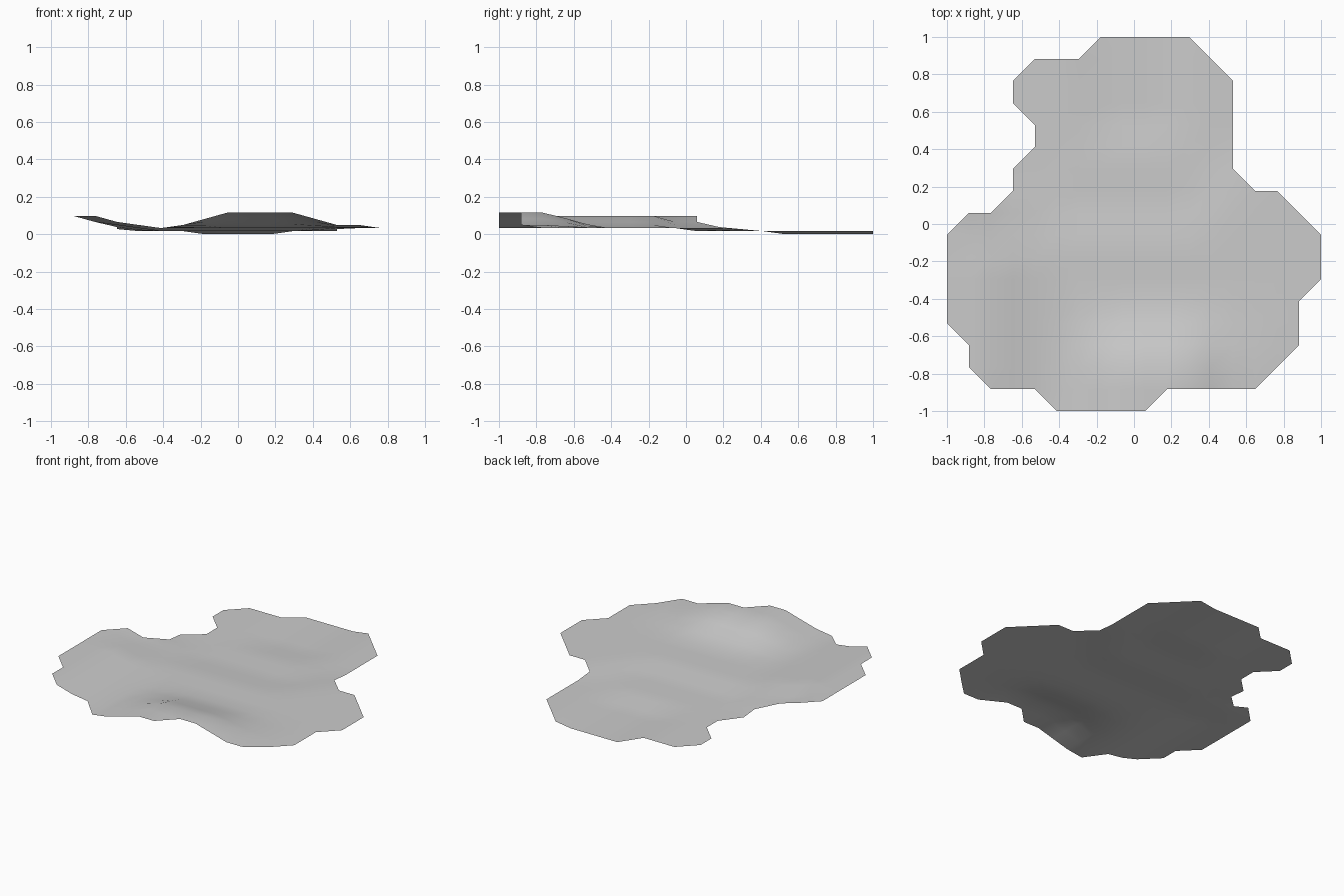
import bpy
import bmesh

if "Cube" in bpy.data.objects:
    bpy.data.objects.remove(bpy.data.objects["Cube"])

N = 17                # grid cells per side
CELL = 2 / N
STEP = 0.0164         # height of one terrain level

# Outline of the ground patch in grid units (all edges straight or at 45 degrees)
OUTLINE = [(7, 17), (11, 17), (13, 15), (13, 11), (14, 10), (15, 10), (17, 8), (17, 6),
           (16, 5), (16, 3), (14, 1), (10, 1), (9, 0), (5, 0), (4, 1), (2, 1), (1, 2),
           (1, 3), (0, 4), (0, 8), (1, 9), (2, 9), (3, 10), (3, 11), (4, 12), (4, 13),
           (3, 14), (3, 15), (4, 16), (6, 16)]


def interp(t, pts):
    """Piecewise linear profile, constant beyond its ends."""
    if t <= pts[0][0]:
        return pts[0][1]
    for (a, u), (b, v) in zip(pts, pts[1:]):
        if t <= b:
            return u + (v - u) * (t - a) / (b - a)
    return pts[-1][1]


def inside(x, y):
    hit = False
    for (x1, y1), (x2, y2) in zip(OUTLINE, OUTLINE[1:] + OUTLINE[:1]):
        if (y1 > y) != (y2 > y) and x < x1 + (y - y1) * (x2 - x1) / (y2 - y1):
            hit = not hit
    return hit


def level(i, j):
    # plain stepping down toward the back, lagging on the right side
    lag = interp(i, [(11, 0), (14, 4)])
    plain = interp(j - lag, [(8, 2), (9, 1), (12, 1), (13, 0)])
    # front hump
    hump = interp(i, [(5, 0), (6, 1), (8, 5), (11, 5), (13, 1), (14, 1), (15, 0)])
    plain += hump * interp(j, [(2, 1), (3, 0.65), (4, 0.25), (5, 0)])
    # left hill, narrowing toward the back
    shift = interp(j, [(7, 0), (8, 1), (9, 1), (12, 3)])
    hill = interp(i + shift, [(2, 6), (3, 4), (4, 3), (5, 2), (6, 1), (7, 0)])
    # low rims either side of the back hollow
    rims = max(interp(i, [(6, 1), (7, 0)]), interp(i, [(10, 0), (11, 1)]))
    return max(plain, hill, rims)


# Ground sheet: quads inside, triangles along the cut corners
bm = bmesh.new()
verts = {}


def vert(i, j):
    if (i, j) not in verts:
        verts[i, j] = bm.verts.new((i * CELL - 1, j * CELL - 1, level(i, j) * STEP))
    return verts[i, j]


for i in range(N):
    for j in range(N):
        corners = [(i, j), (i + 1, j), (i + 1, j + 1), (i, j + 1)]
        used = set()
        for s, (dx, dy) in enumerate([(0.5, 0.17), (0.83, 0.5), (0.5, 0.83), (0.17, 0.5)]):
            if inside(i + dx, j + dy):
                used |= {s, (s + 1) % 4}
        if len(used) >= 3:
            face = bm.faces.new([vert(*corners[c]) for c in sorted(used)])
            face.smooth = True

mesh = bpy.data.meshes.new("ground_patch")
bm.to_mesh(mesh)
bm.free()
ground = bpy.data.objects.new("ground_patch", mesh)
bpy.context.collection.objects.link(ground)

grey = bpy.data.materials.new("light_grey")
grey.diffuse_color = (0.6, 0.6, 0.6, 1)
grey.use_nodes = True
grey.node_tree.nodes["Principled BSDF"].inputs["Base Color"].default_value = grey.diffuse_color
mesh.materials.append(grey)
